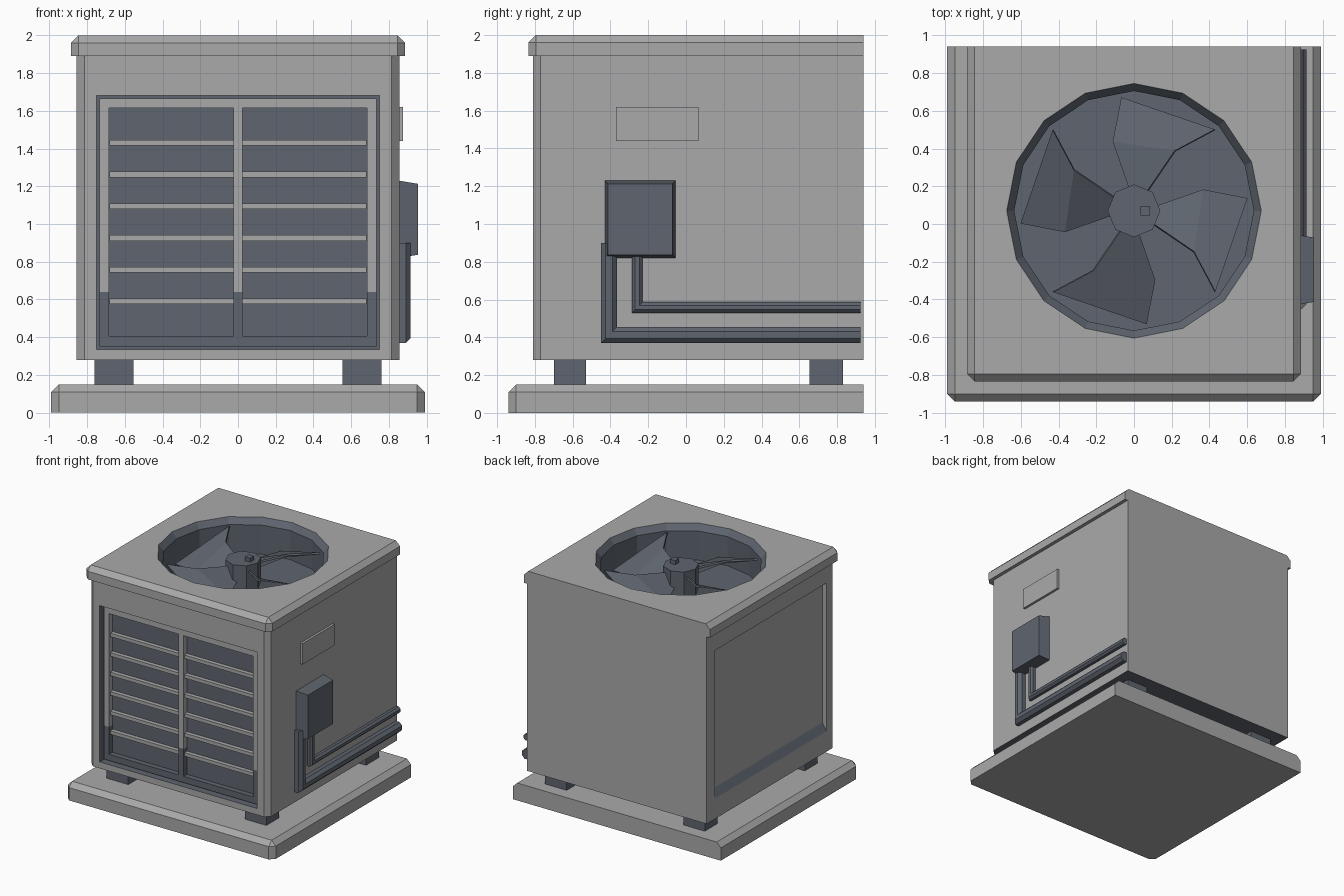
import bpy, bmesh, math
from mathutils import Vector, Matrix

if "Cube" in bpy.data.objects:
    bpy.data.objects.remove(bpy.data.objects["Cube"], do_unlink=True)


def material(name, rgb):
    m = bpy.data.materials.new(name)
    m.use_nodes = True
    m.diffuse_color = (*rgb, 1)
    m.node_tree.nodes["Principled BSDF"].inputs["Base Color"].default_value = (*rgb, 1)
    return m


GREY = material("light_grey", (0.40, 0.40, 0.405))
BLUE = material("slate_blue", (0.115, 0.132, 0.16))
FAN_Y = 0.07
BACK = 0.94


def finish(name, bm, mat):
    bmesh.ops.recalc_face_normals(bm, faces=bm.faces[:])
    me = bpy.data.meshes.new(name)
    bm.to_mesh(me)
    bm.free()
    me.materials.append(mat)
    ob = bpy.data.objects.new(name, me)
    bpy.context.collection.objects.link(ob)
    return ob


def box_mesh(x, y, z):
    bm = bmesh.new()
    bmesh.ops.create_cube(bm, size=1)
    for v in bm.verts:
        v.co = [r[0] if c < 0 else r[1] for c, r in zip(v.co, (x, y, z))]
    return bm


def box(name, x, y, z, mat=GREY):
    return finish(name, box_mesh(x, y, z), mat)


def chamfered(name, x, y, z, size, top=True):
    """Box with chamfered front corners and top rim; the back stays square."""
    bm = box_mesh(x, y, z)
    edges = []
    for e in bm.edges:
        a, b = e.verts[0].co, e.verts[1].co
        if (a.y + b.y) / 2 > y[1] - 0.01:
            continue
        vertical = abs(a.z - b.z) > 0.01
        if vertical or (top and a.z > z[1] - 0.01):
            edges.append(e)
    bmesh.ops.bevel(bm, geom=edges, offset=size, segments=1, affect='EDGES')
    return finish(name, bm, GREY)


def lathe(name, profile, sides, center, mat, turn=0):
    """Closed solid from rings of (radius, z)."""
    bm = bmesh.new()
    rings = []
    for r, z in profile:
        angles = [turn + math.tau * i / sides for i in range(sides)]
        rings.append([bm.verts.new((center[0] + r * math.cos(a), center[1] + r * math.sin(a), z)) for a in angles])
    for lo, hi in zip(rings, rings[1:]):
        for i in range(sides):
            j = (i + 1) % sides
            bm.faces.new((lo[i], lo[j], hi[j], hi[i]))
    bm.faces.new(rings[0])
    bm.faces.new(rings[-1])
    return finish(name, bm, mat)


def cut(target, cutter):
    mod = target.modifiers.new("cut", 'BOOLEAN')
    mod.operation = 'DIFFERENCE'
    mod.solver = 'EXACT'
    mod.object = cutter
    bpy.context.view_layer.objects.active = target
    bpy.ops.object.modifier_apply(modifier=mod.name)


def paint(ob, rule):
    me = ob.data
    me.materials.clear()
    me.materials.append(GREY)
    me.materials.append(BLUE)
    for p in me.polygons:
        pts = [me.vertices[i].co for i in p.vertices]
        p.material_index = 1 if rule(p, pts) else 0


# Slab and feet
chamfered("base_slab", (-0.99, 0.99), (-0.94, BACK), (0, 0.15), 0.04)
for side, x in (("right", (-0.76, -0.555)), ("left", (0.555, 0.76))):
    for end, y in (("front", (-0.70, -0.53)), ("back", (0.655, 0.83))):
        box(f"{end}_{side}_foot", x, y, (0.14, 0.29), BLUE)

# Cabinet and lid, with the fan well and panel recesses cut out
body = chamfered("cabinet", (-0.855, 0.855), (-0.81, BACK), (0.28, 1.90), 0.04, top=False)
lid = chamfered("lid", (-0.885, 0.885), (-0.835, BACK), (1.89, 2.0), 0.04)

well = lathe("well_cutter", [(0.635, 1.70), (0.635, 1.95), (0.691, 2.02)], 16, (0, FAN_Y), BLUE)
front_cut = box("front_cutter", (-0.75, 0.75), (-0.95, -0.73), (0.335, 1.68))
bm = box_mesh((-0.895, -0.815), (-0.69, 0.83), (0.455, 1.73))
for v in bm.verts:
    if v.co.z < 1:
        v.co.z = 0.52 if v.co.x > -0.85 else 0.39
side_cut = finish("side_cutter", bm, GREY)
for c in (well, front_cut, side_cut):
    cut(body, c)
cut(lid, well)
for c in (well, front_cut, side_cut):
    bpy.data.objects.remove(c, do_unlink=True)


def in_well(pts):
    return all(math.hypot(c.x, c.y - FAN_Y) < 0.69 and c.z > 1.6 for c in pts)


def body_rule(p, pts):
    n, c = p.normal, p.center
    recess = all(abs(q.x) < 0.76 and -0.82 < q.y < -0.72 and 0.32 < q.z < 1.69 for q in pts)
    sill = n.z > 0.3 and c.x < -0.8 and c.z < 0.6
    underside = n.z < -0.9 and c.z < 0.3
    return in_well(pts) or recess or sill or underside


paint(body, body_rule)
paint(lid, lambda p, pts: in_well(pts))

# Front grille: frame, centre bar and slats; the lower part is dark
frame_y = (-0.775, -0.725)
SPLIT = 0.64
box("grille_frame_top", (-0.735, 0.735), frame_y, (1.615, 1.665))
box("grille_frame_bottom", (-0.735, 0.735), frame_y, (0.35, 0.405), BLUE)
for name, x in (("frame_right", (-0.735, -0.685)), ("frame_left", (0.685, 0.735)), ("centre_bar", (-0.025, 0.025))):
    box(f"grille_{name}_upper", x, frame_y, (SPLIT, 1.615))
    box(f"grille_{name}_lower", x, frame_y, (0.405, SPLIT), BLUE)
for i in range(6):
    z = 0.59 + i * 0.168
    for side, x in (("right", (-0.68, -0.025)), ("left", (0.025, 0.68))):
        box(f"grille_slat_{side}_{i + 1}", x, (-0.765, -0.725), (z - 0.015, z + 0.015))

# Fan: hub, shaft key and four twisted blades
lathe("fan_hub", [(0.14, 1.69), (0.14, 1.95)], 8, (0, FAN_Y), BLUE)
box("fan_shaft_key", (0.035, 0.085), (0.045, 0.095), (1.94, 1.985), BLUE)
blade = [(-0.02, 0.11, 1.80), (-0.11, 0.365, 1.78), (-0.065, 0.60, 1.76),
         (0.43, 0.43, 1.945), (0.218, 0.317, 1.92), (0.07, 0.10, 1.90)]
for k in range(4):
    bm = bmesh.new()
    turn = Matrix.Rotation(k * math.pi / 2, 3, 'Z')
    vs = [bm.verts.new(turn @ Vector(p) + Vector((0, FAN_Y, 0))) for p in blade]
    for quad in ((0, 1, 4, 5), (1, 2, 3, 4)):
        bm.faces.new([vs[i] for i in quad])
    ob = finish(f"fan_blade_{k + 1}", bm, BLUE)
    mod = ob.modifiers.new("thickness", 'SOLIDIFY')
    mod.thickness = 0.015
    mod.offset = 0

# Side fittings: plate and tapered junction box
box("label_plate", (0.85, 0.875), (-0.37, 0.065), (1.44, 1.62))
bm = box_mesh((0.85, 0.955), (-0.43, -0.055), (0.82, 1.23))
mid = Vector((0, -0.2425, 1.025))
for v in bm.verts:
    if v.co.x > 0.9:
        v.co.y -= math.copysign(0.017, v.co.y - mid.y)
        v.co.z -= math.copysign(0.017, v.co.z - mid.z)
finish("junction_box", bm, BLUE)


def pipe(name, path, r, x=0.872):
    """Eight-sided mitred pipe along (y, z) points against the side wall."""
    bm = bmesh.new()
    pts = [Vector(p) for p in path]
    normals = [Vector((-(b - a).y, (b - a).x)).normalized() for a, b in zip(pts, pts[1:])]
    rings = []
    for i, p in enumerate(pts):
        n1, n2 = normals[max(i - 1, 0)], normals[min(i, len(normals) - 1)]
        m = (n1 + n2) / (1 + n1.dot(n2))
        ring = []
        for k in range(8):
            a = math.pi / 8 + k * math.pi / 4
            q = p + m * (r * math.sin(a) / math.cos(math.pi / 8))
            ring.append(bm.verts.new((x + r * math.cos(a) / math.cos(math.pi / 8), q.x, q.y)))
        rings.append(ring)
    for a, b in zip(rings, rings[1:]):
        for k in range(8):
            j = (k + 1) % 8
            bm.faces.new((a[k], a[j], b[j], b[k]))
    bm.faces.new(rings[0])
    bm.faces.new(rings[-1])
    finish(name, bm, BLUE)


pipe("large_pipe", [(-0.408, 0.90), (-0.408, 0.412), (0.925, 0.412)], 0.043)
pipe("small_pipe", [(-0.258, 0.84), (-0.258, 0.558), (0.925, 0.558)], 0.028)
